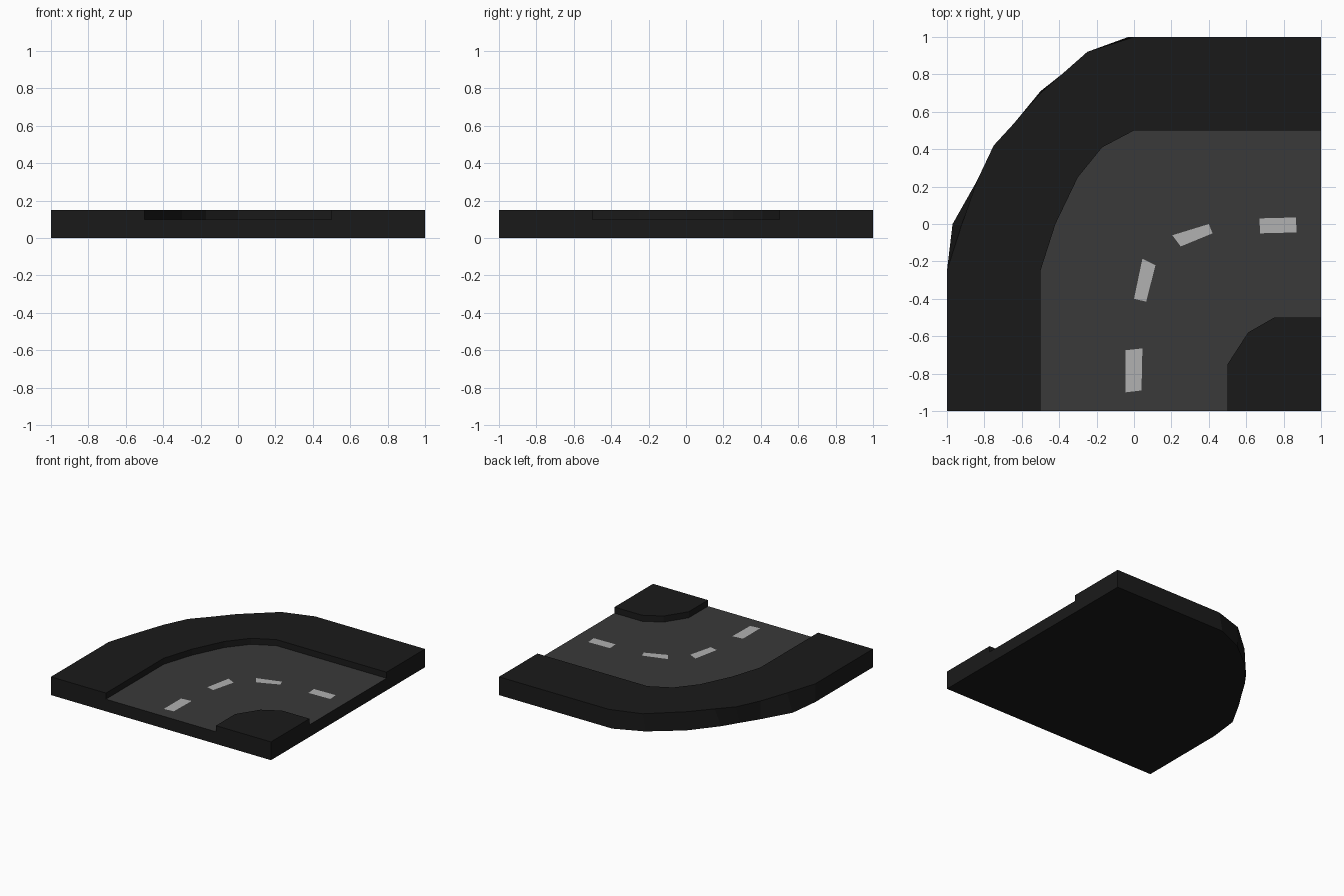
import bpy, bmesh

if "Cube" in bpy.data.objects:
    bpy.data.objects.remove(bpy.data.objects["Cube"])

KERB_Z, ROAD_Z = 0.15, 0.10


def material(name, v):
    m = bpy.data.materials.new(name)
    m.diffuse_color = (v, v, v, 1)
    m.use_nodes = True
    m.node_tree.nodes["Principled BSDF"].inputs["Base Color"].default_value = m.diffuse_color
    return m


dark = material("dark_kerb", 0.0103)
asphalt = material("asphalt", 0.042)
paint = material("pale_paint", 0.44)


def flat(bm, loop, z, up=True):
    # flat cap from a counter-clockwise outline
    pts = loop if up else loop[::-1]
    f = bm.faces.new([bm.verts.new((x, y, z)) for x, y in pts])
    bmesh.ops.triangulate(bm, faces=[f])


def wall(bm, low, z0, high, z1):
    # strip of side faces, facing right of the path direction
    a = [bm.verts.new((x, y, z0)) for x, y in low]
    b = [bm.verts.new((x, y, z1)) for x, y in high]
    for i in range(len(a) - 1):
        bm.faces.new((a[i], a[i + 1], b[i + 1], b[i]))


def finish(bm, name, mat):
    bmesh.ops.remove_doubles(bm, verts=bm.verts, dist=1e-4)
    me = bpy.data.meshes.new(name)
    bm.to_mesh(me)
    bm.free()
    me.materials.append(mat)
    bpy.context.collection.objects.link(bpy.data.objects.new(name, me))


# Plan outlines, counter-clockwise
outer_top = [(1, .5), (1, 1), (0, 1), (-.25, .92), (-.5, .7), (-.64, .54),
             (-.75, .42), (-.84, .23), (-.92, 0), (-1, -.25), (-1, -1), (-.5, -1)]
outer_low = [(1, .5), (1, 1), (-.03, 1), (-.26, .9), (-.5, .71), (-.67, .5),
             (-.75, .37), (-.84, .23), (-.97, 0), (-1, -.25), (-1, -1), (-.5, -1)]
road_outer = [(-.5, -1), (-.5, -.25), (-.42, 0), (-.3, .25), (-.17, .41), (0, .5), (1, .5)]
road_inner = [(1, -.5), (.75, -.5), (.61, -.58), (.5, -.75), (.5, -1)]
corner = [(.5, -1), (1, -1), (1, -.5)]

# Outer kerb: raised top, outside wall and step down to the road
bm = bmesh.new()
flat(bm, outer_top + road_outer[1:-1], KERB_Z)
wall(bm, outer_low, 0, outer_top, KERB_Z)
wall(bm, road_outer, ROAD_Z, road_outer, KERB_Z)
finish(bm, "outer_kerb", dark)

# Inner corner kerb
bm = bmesh.new()
flat(bm, corner + road_inner[1:-1], KERB_Z)
wall(bm, corner, 0, corner, KERB_Z)
wall(bm, road_inner, ROAD_Z, road_inner, KERB_Z)
finish(bm, "inner_kerb", dark)

# Base: underside and the cut ends beneath the road
bm = bmesh.new()
flat(bm, outer_low + corner, 0, up=False)
for end in ([(-.5, -1), (.5, -1)], [(1, -.5), (1, .5)]):
    wall(bm, end, 0, end, ROAD_Z)
finish(bm, "base", dark)

# Road surface
bm = bmesh.new()
flat(bm, road_inner[::-1] + road_outer[::-1], ROAD_Z)
finish(bm, "road_surface", asphalt)

# Painted centre-line dashes
dashes = [[(.675, -.05), (.87, -.045), (.865, .035), (.67, .03)],
          [(.25, -.12), (.42, -.05), (.4, 0), (.205, -.06)],
          [(0, -.4), (.065, -.415), (.115, -.22), (.045, -.185)],
          [(-.045, -.9), (.04, -.89), (.045, -.665), (-.045, -.675)]]
for i, d in enumerate(dashes):
    bm = bmesh.new()
    flat(bm, d, ROAD_Z + 0.003)
    finish(bm, f"lane_dash_{i + 1}", paint)
